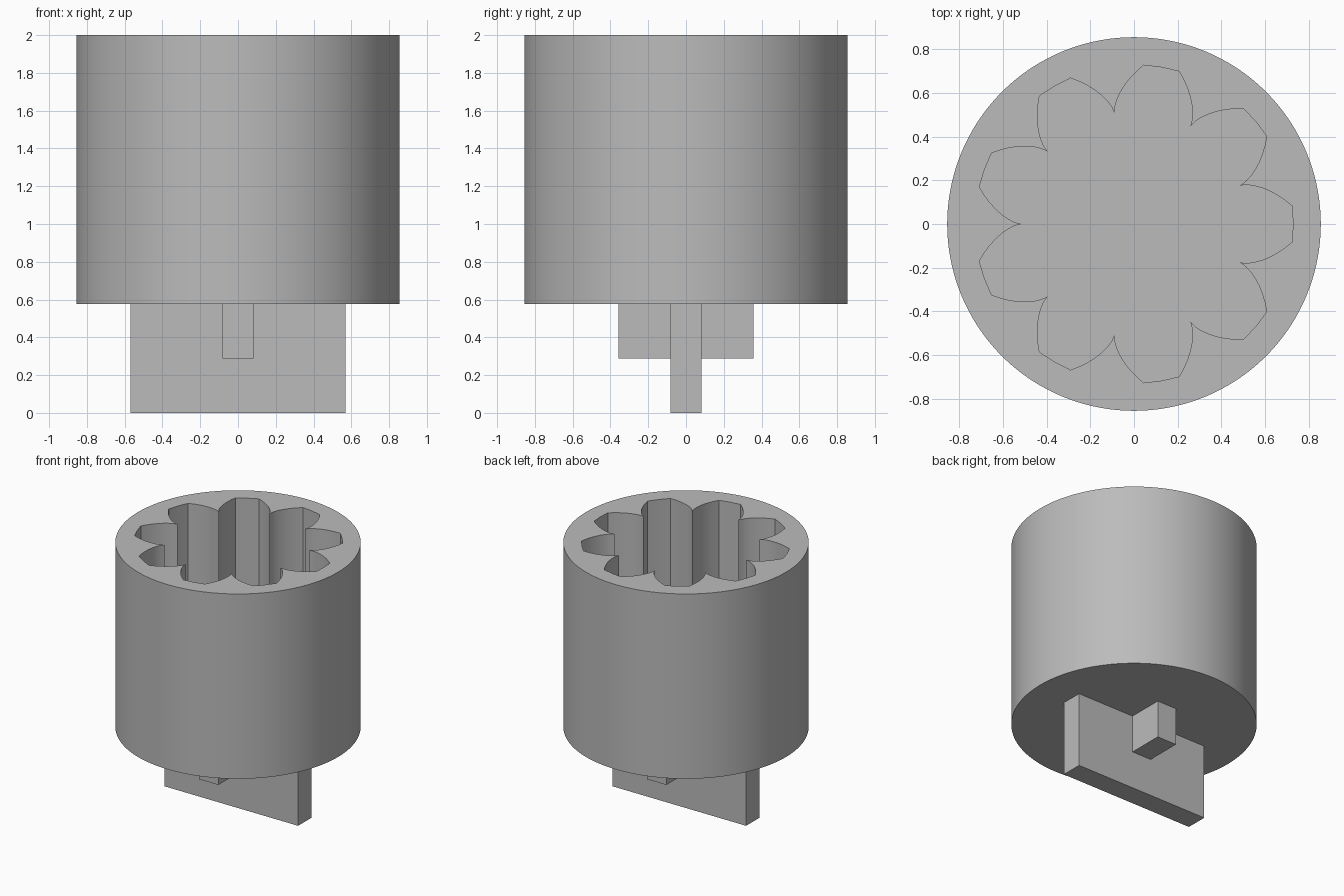
import bpy
import bmesh
from math import acos, cos, sin, tan, radians, pi

if "Cube" in bpy.data.objects:
    bpy.data.objects.remove(bpy.data.objects["Cube"], do_unlink=True)

grey = bpy.data.materials.new("plain grey")
grey.use_nodes = True
colour = (0.5, 0.5, 0.5, 1)
grey.diffuse_color = colour
grey.node_tree.nodes["Principled BSDF"].inputs["Base Color"].default_value = colour

TOP, BASE, FLOOR = 2.0, 0.577, 0.87
RADIUS, RIDGE, VALLEY = 0.856, 0.516, 0.729
TEETH, STEPS = 9, 7
HALF_PITCH = pi / TEETH


def add_object(name, bm):
    bmesh.ops.recalc_face_normals(bm, faces=bm.faces)
    mesh = bpy.data.meshes.new(name)
    bm.to_mesh(mesh)
    bm.free()
    mesh.materials.append(grey)
    obj = bpy.data.objects.new(name, mesh)
    bpy.context.collection.objects.link(obj)
    return obj


def add_box(name, width, depth, bottom, top):
    bm = bmesh.new()
    bmesh.ops.create_cube(bm, size=1)
    bmesh.ops.scale(bm, vec=(width, depth, top - bottom), verts=bm.verts)
    bmesh.ops.translate(bm, vec=(0, 0, (top + bottom) / 2), verts=bm.verts)
    return add_object(name, bm)


def involute(r):
    phi = acos(min(1, RIDGE / r))
    return tan(phi) - phi


# One flank of a socket lobe: (radius, angle from the lobe centre)
land = radians(6.5)
stretch = (HALF_PITCH - land) / involute(VALLEY)
flank = []
for i in range(STEPS + 1):
    r = RIDGE + (VALLEY - RIDGE) * i / STEPS
    flank.append((r, HALF_PITCH - stretch * involute(r)))

# Full lobe: flank, flat valley, mirrored flank (shared ridge left to the next lobe)
lobe = [(r, -a) for r, a in flank] + [(VALLEY, 0)] + flank[:0:-1]
socket = []
for k in range(TEETH):
    socket += [(r, a + 2 * HALF_PITCH * k) for r, a in lobe]
count = len(socket)
rim = [(RADIUS, 2 * pi * i / count - HALF_PITCH) for i in range(count)]

# Round body with the toothed socket sunk into its top
bm = bmesh.new()
rings = [[bm.verts.new((r * cos(a), r * sin(a), z)) for r, a in outline]
         for outline, z in ((rim, BASE), (rim, TOP), (socket, TOP), (socket, FLOOR))]
for low, high in zip(rings, rings[1:]):
    for i in range(count):
        j = (i + 1) % count
        bm.faces.new((low[i], low[j], high[j], high[i]))
bm.faces.new(rings[0])
bm.faces.new(rings[-1])
body = add_object("socket_body", bm)
bpy.ops.object.select_all(action="DESELECT")
body.select_set(True)
bpy.context.view_layer.objects.active = body
bpy.ops.object.shade_smooth_by_angle(angle=radians(20))

# Crossed drive tabs underneath
add_box("long_tab", 1.14, 0.166, 0, BASE)
add_box("short_tab", 0.166, 0.714, 0.289, BASE)
